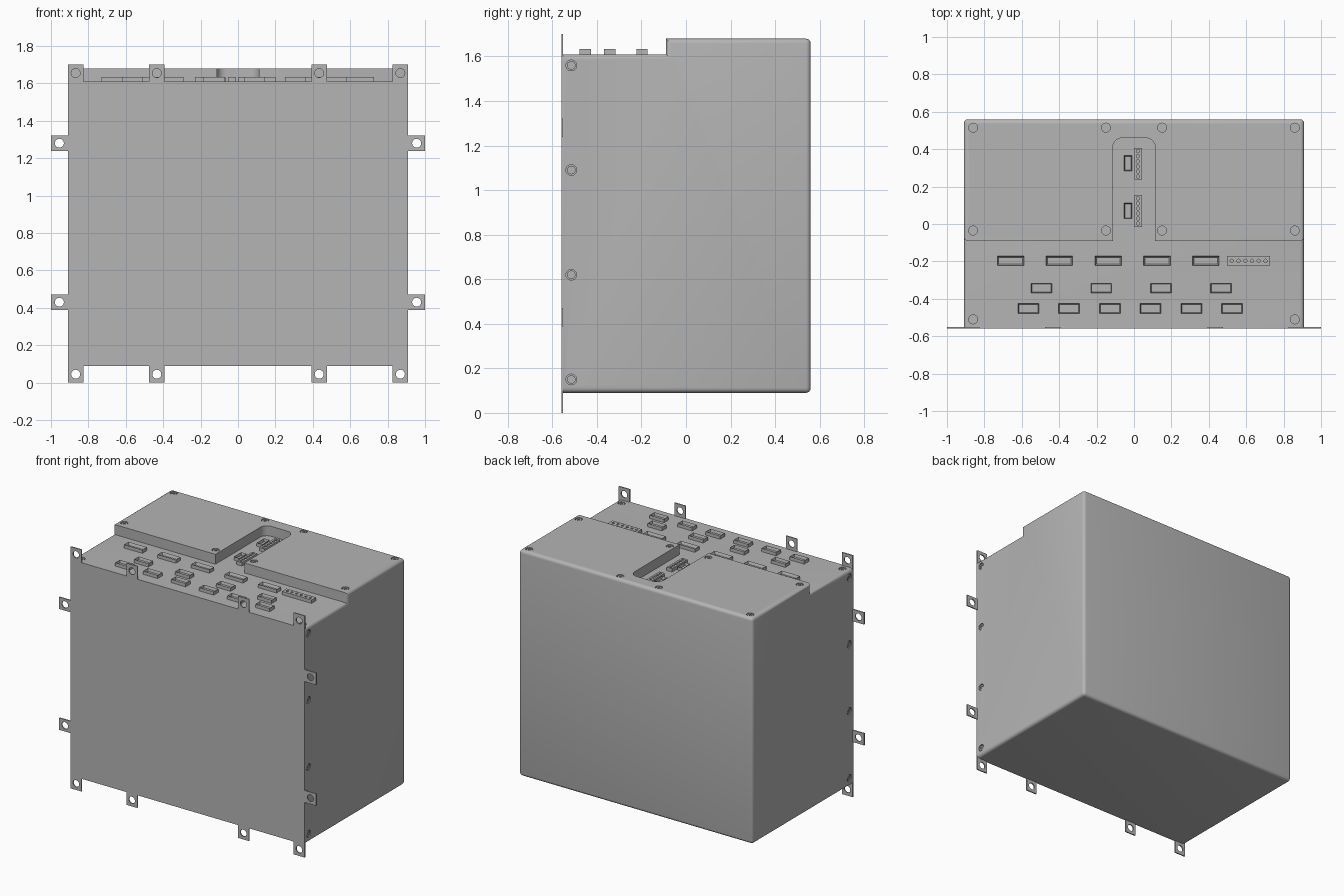
import bpy, bmesh
from math import radians
from mathutils import Matrix, Vector

default = bpy.data.objects.get("Cube")
if default:
    bpy.data.objects.remove(default, do_unlink=True)

grey = bpy.data.materials.new("mid grey")
grey.use_nodes = True
colour = (0.46, 0.46, 0.46, 1)
grey.diffuse_color = colour
grey.node_tree.nodes["Principled BSDF"].inputs["Base Color"].default_value = colour


def finish(name, bm):
    bmesh.ops.recalc_face_normals(bm, faces=bm.faces)
    mesh = bpy.data.meshes.new(name)
    bm.to_mesh(mesh)
    bm.free()
    mesh.materials.append(grey)
    obj = bpy.data.objects.new(name, mesh)
    bpy.context.collection.objects.link(obj)
    return obj


def select(obj):
    bpy.ops.object.select_all(action='DESELECT')
    obj.select_set(True)
    bpy.context.view_layer.objects.active = obj


def smooth(obj):
    select(obj)
    bpy.ops.object.shade_smooth_by_angle(angle=radians(35))


def cut(obj, bm):
    cutter = finish("cutter", bm)
    cutter.hide_render = True
    mod = obj.modifiers.new("cut", 'BOOLEAN')
    mod.operation, mod.solver, mod.object = 'DIFFERENCE', 'EXACT', cutter
    select(obj)
    bpy.ops.object.modifier_apply(modifier=mod.name)
    bpy.data.objects.remove(cutter, do_unlink=True)


def box(bm, centre, size, turn=Matrix()):
    m = Matrix.Translation(centre) @ turn @ Matrix.Diagonal((*size, 1))
    return bmesh.ops.create_cube(bm, size=1, matrix=m)["verts"]


def disc(bm, centre, radius, depth, axis=(0, 0, 1), sides=20):
    turn = Vector((0, 0, 1)).rotation_difference(Vector(axis)).to_matrix().to_4x4()
    bmesh.ops.create_cone(bm, cap_ends=True, segments=sides, radius1=radius,
                          radius2=radius, depth=depth,
                          matrix=Matrix.Translation(centre) @ turn)


W, FRONT, STEP, BACK = 0.91, -0.552, -0.09, 0.56
BASE, DECK, TOP = 0.09, 1.61, 1.68

# Housing: stepped profile swept across the width, outer edges rounded
bm = bmesh.new()
profile = [(FRONT, BASE), (BACK, BASE), (BACK, TOP), (STEP, TOP), (STEP, DECK), (FRONT, DECK)]
face = bm.faces.new([bm.verts.new((-W, y, z)) for y, z in profile])
swept = bmesh.ops.extrude_face_region(bm, geom=[face])["geom"]
bmesh.ops.translate(bm, vec=(2 * W, 0, 0),
                    verts=[v for v in swept if isinstance(v, bmesh.types.BMVert)])
bmesh.ops.recalc_face_normals(bm, faces=bm.faces)
rounded = []
for e in bm.edges:
    a, b = (v.co for v in e.verts)
    at_front = abs(a.y - FRONT) < 0.001 and abs(b.y - FRONT) < 0.001
    at_back = abs(a.y - BACK) < 0.001 and abs(b.y - BACK) < 0.001
    if at_back or (abs(a.x - b.x) < 0.001 and not at_front):
        rounded.append(e)
bmesh.ops.bevel(bm, geom=rounded, offset=0.022, segments=4, profile=0.5, affect='EDGES')
housing = finish("housing", bm)

# Rounded slot in the raised cover
bm = bmesh.new()
verts = box(bm, (0, 0.155, DECK + 0.1), (0.226, 0.61, 0.2))
corners = [e for e in bm.edges if all(v.co.y > 0.4 for v in e.verts)
           and abs(e.verts[0].co.z - e.verts[1].co.z) > 0.1]
bmesh.ops.bevel(bm, geom=corners, offset=0.05, segments=6, profile=0.5, affect='EDGES')
cut(housing, bm)

# Recessed cross-head screws on the cover, deck and sides
screws = [((x, y, TOP), (0, 0, 1)) for x in (-0.86, -0.15, 0.15, 0.86) for y in (-0.035, 0.515)]
screws += [((x, -0.51, DECK), (0, 0, 1)) for x in (-0.86, 0.86)]
screws += [((s * W, -0.515, z), (s, 0, 0)) for s in (-1, 1) for z in (0.15, 0.62, 1.09, 1.56)]
recess, heads, bars = bmesh.new(), bmesh.new(), [bmesh.new(), bmesh.new()]
for place, axis in screws:
    p, n = Vector(place), Vector(axis)
    disc(recess, p, 0.024, 0.02, axis)
    disc(heads, p - n * 0.008, 0.019, 0.01, axis)
    turn = Vector((0, 0, 1)).rotation_difference(n).to_matrix().to_4x4()
    box(bars[0], p, (0.026, 0.006, 0.016), turn)
    box(bars[1], p, (0.006, 0.026, 0.016), turn)
cut(housing, recess)
smooth(housing)
screw_heads = finish("screw_heads", heads)
for bar in bars:
    cut(screw_heads, bar)

# Front plate
bm = bmesh.new()
box(bm, (0, -0.556, (BASE + DECK) / 2), (2 * W, 0.008, DECK - BASE))
finish("front_plate", bm)

# Mounting tabs with bolt holes
bm, holes = bmesh.new(), bmesh.new()
spots = [(x, z) for x in (-0.868, -0.434, 0.434, 0.868) for z in (0.045, 1.655)]
spots += [(s * 0.955, z) for s in (-1, 1) for z in (0.43, 1.28)]
for x, z in spots:
    side = abs(x) > 0.9
    box(bm, (x, -0.556, z), (0.09 if side else 0.084, 0.008, 0.084 if side else 0.09))
    disc(holes, (x, -0.556, z), 0.024, 0.05, (0, 1, 0))
tabs = finish("mounting_tabs", bm)
cut(tabs, holes)
smooth(tabs)


def sockets(name, places, size, wall):
    """Open-topped rectangular connectors."""
    bm = bmesh.new()
    for x, y in places:
        box(bm, (x, y, DECK + size[2] / 2), size)
    tops = [f for f in bm.faces if f.normal.z > 0.9]
    bmesh.ops.inset_individual(bm, faces=tops, thickness=wall)
    for f in tops:
        for v in f.verts:
            v.co.z -= size[2] * 0.8
    return finish(name, bm)


def terminals(name, places, size, along):
    """Strips with a row of six round holes."""
    bm, pins = bmesh.new(), bmesh.new()
    for x, y in places:
        p = Vector((x, y, DECK + size[2] / 2))
        box(bm, p, size)
        for i in range(6):
            q = p + Vector(along) * (i - 2.5)
            disc(pins, q + Vector((0, 0, size[2] / 2)), 0.009, 0.03, sides=12)
    strip = finish(name, bm)
    cut(strip, pins)
    return strip


# Connectors on the deck and in the slot
sockets("front_row_sockets", [(-0.565 + 0.218 * i, -0.452) for i in range(6)],
        (0.112, 0.052, 0.024), 0.007)
sockets("middle_row_sockets", [(-0.495 + 0.32 * i, -0.343) for i in range(4)],
        (0.112, 0.052, 0.024), 0.007)
sockets("rear_row_sockets", [(-0.66 + 0.261 * i, -0.197) for i in range(5)],
        (0.142, 0.05, 0.024), 0.011)
sockets("slot_sockets", [(-0.032, 0.07), (-0.032, 0.325)], (0.042, 0.082, 0.024), 0.006)
terminals("deck_terminal", [(0.613, -0.197)], (0.23, 0.05, 0.024), (0.036, 0, 0))
terminals("slot_terminals", [(0.021, 0.07), (0.021, 0.322)], (0.042, 0.17, 0.024), (0, 0.027, 0))
